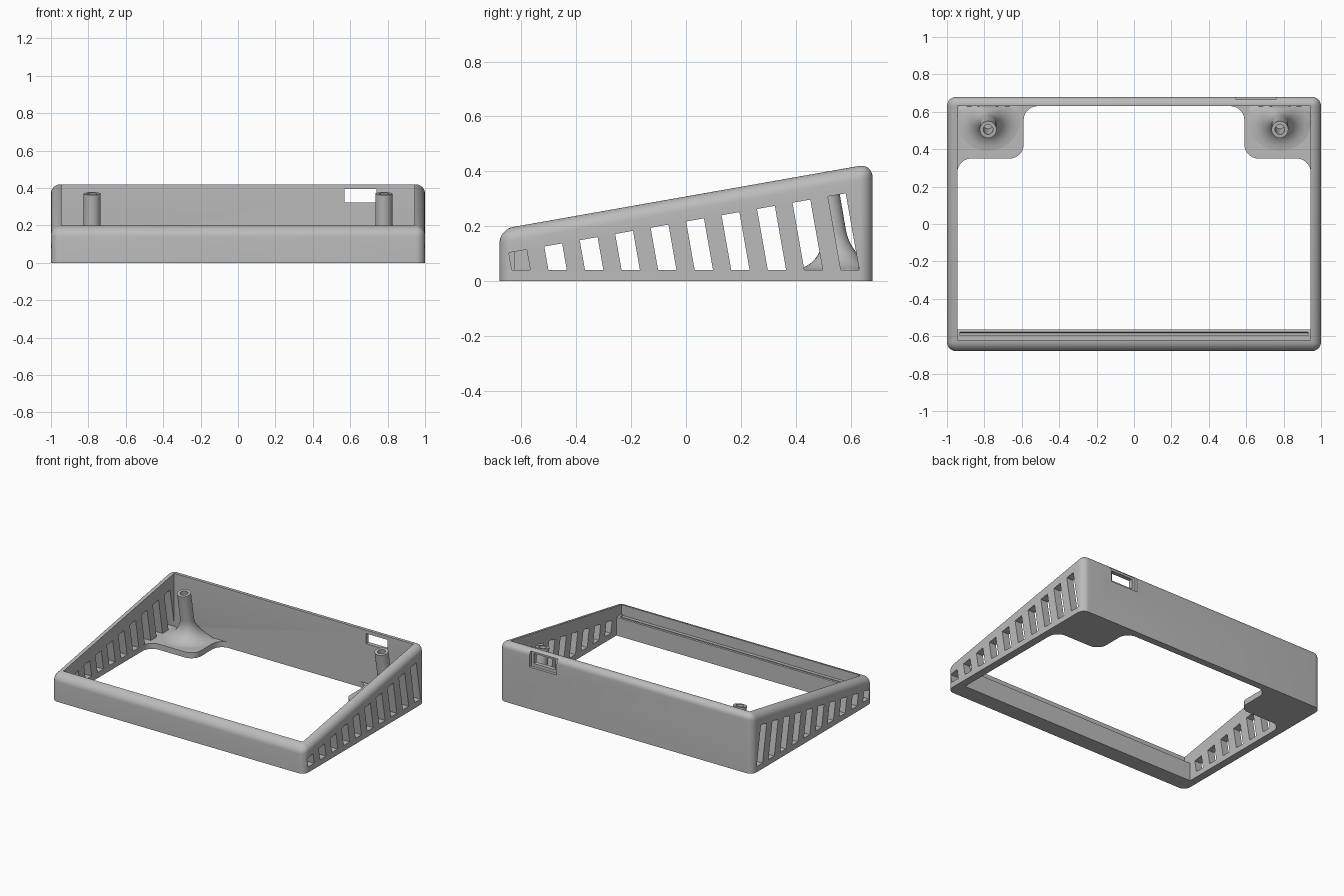
import bpy, bmesh, math
from mathutils import Vector

cube = bpy.data.objects.get("Cube")
if cube:
    bpy.data.objects.remove(cube, do_unlink=True)

SLOPE = math.tan(math.radians(10))
grey = bpy.data.materials.new("plain grey")
grey.use_nodes = True
COLOUR = (0.5, 0.5, 0.5, 1)
grey.diffuse_color = COLOUR
grey.node_tree.nodes["Principled BSDF"].inputs["Base Color"].default_value = COLOUR


def finish(bm, name, smooth=True):
    bmesh.ops.recalc_face_normals(bm, faces=bm.faces)
    mesh = bpy.data.meshes.new(name)
    bm.to_mesh(mesh)
    bm.free()
    mesh.materials.append(grey)
    obj = bpy.data.objects.new(name, mesh)
    bpy.context.collection.objects.link(obj)
    if smooth:
        shade(obj)
    return obj


def shade(obj):
    bpy.ops.object.select_all(action='DESELECT')
    obj.select_set(True)
    bpy.context.view_layer.objects.active = obj
    bpy.ops.object.shade_smooth_by_angle(angle=math.radians(30))


def prism(bm, points, direction):
    """Extrude a closed outline along a direction."""
    face = bm.faces.new([bm.verts.new(p) for p in points])
    ext = bmesh.ops.extrude_face_region(bm, geom=[face])["geom"]
    verts = [v for v in ext if isinstance(v, bmesh.types.BMVert)]
    bmesh.ops.translate(bm, verts=verts, vec=direction)


def box(bm, x0, x1, y0, y1, z0, z1):
    prism(bm, [(x0, y0, z0), (x1, y0, z0), (x1, y1, z0), (x0, y1, z0)], (0, 0, z1 - z0))


def cut(target, cutter):
    cutter.hide_render = True
    mod = target.modifiers.new("cut", 'BOOLEAN')
    mod.operation, mod.solver, mod.object = 'DIFFERENCE', 'EXACT', cutter
    bpy.ops.object.select_all(action='DESELECT')
    target.select_set(True)
    bpy.context.view_layer.objects.active = target
    bpy.ops.object.modifier_apply(modifier=mod.name)
    bpy.data.objects.remove(cutter, do_unlink=True)


# Sloped frame with rounded upper and corner edges
bm = bmesh.new()
D = 0.68
front_z = 0.188
back_z = front_z + 2 * D * SLOPE
prism(bm, [(-1, -D, 0), (-1, D, 0), (-1, D, back_z), (-1, -D, front_z)], (2, 0, 0))
bmesh.ops.recalc_face_normals(bm, faces=bm.faces)
edges = [e for e in bm.edges if max(v.co.z for v in e.verts) > 0.01]
bmesh.ops.bevel(bm, geom=edges, offset=0.05, segments=8, profile=0.5, affect='EDGES')
frame = finish(bm, "sloped_frame", False)

# Open middle
bm = bmesh.new()
box(bm, -0.945, 0.945, -0.62, 0.63, -0.5, 1)
cut(frame, finish(bm, "middle_cutter", False))

# Leaning ventilation slots in both side walls
bm = bmesh.new()
for side in (-1, 1):
    for i in range(10):
        y0 = -0.635 + 0.1333 * i
        outline = []
        for y, top in ((y0, 0), (y0 + 0.067, 0), (y0 + 0.067, 1), (y0, 1)):
            z = 0.04
            if top:
                z = (0.105 + SLOPE * (y + 0.64)) / (1 + SLOPE ** 2)
            outline.append((side * 0.93, y - SLOPE * (z - 0.04), z))
        prism(bm, outline, (side * 0.2, 0, 0))
cut(frame, finish(bm, "slot_cutter", False))

# Connector window with a shallow outer recess in the back wall
bm = bmesh.new()
box(bm, 0.545, 0.76, 0.66, 0.75, 0.30, 0.41)
cut(frame, finish(bm, "recess_cutter", False))
bm = bmesh.new()
box(bm, 0.57, 0.74, 0.6, 0.75, 0.322, 0.394)
cut(frame, finish(bm, "window_cutter", False))
shade(frame)

# Grooved ledge inside the front wall
bm = bmesh.new()
section = [(-0.625, 0), (-0.565, 0), (-0.565, 0.13), (-0.578, 0.132),
           (-0.583, 0.1), (-0.597, 0.1), (-0.597, 0.125), (-0.625, 0.125)]
prism(bm, [(-0.945, y, z) for y, z in section], (1.89, 0, 0))
for side in (-1, 1):
    box(bm, side * 0.93, side * 0.946, -0.622, -0.567, 0.05, 0.13)
finish(bm, "front_ledge", False)


def arc(cx, cy, start, end, r=0.075, n=10):
    angles = [math.radians(start + (end - start) * k / n) for k in range(n + 1)]
    return [(cx + r * math.cos(a), cy + r * math.sin(a)) for a in angles]


def corner_plate(side, name):
    """Floor plate with rounded outline in a back corner."""
    outline = [(0.946, 0.631)] + arc(0.87, 0.275, 0, 90)
    outline += arc(0.665, 0.425, 270, 180) + arc(0.515, 0.555, 0, 90)
    bm = bmesh.new()
    prism(bm, [(side * x, y, 0) for x, y in outline], (0, 0, 0.04))
    finish(bm, name)


def post(side, name):
    """Leaning hollow screw post with a flared foot."""
    R, radius, height = 0.14, 0.045, 0.37
    profile = [(radius + R * (1 - math.cos(a)), 0.04 + R * (1 - math.sin(a)))
               for a in (math.pi / 2 * k / 10 for k in range(10, -1, -1))]
    profile = [(radius + R - R * math.sin(math.pi / 2 * k / 10),
                0.04 + R - R * math.cos(math.pi / 2 * k / 10)) for k in range(11)]
    profile[0] = (radius + R, 0.038)
    profile += [(radius, height), (0.026, height), (0.026, 0.2), (0, 0.2)]
    bm = bmesh.new()
    verts = [bm.verts.new((r, 0, z)) for r, z in profile]
    edges = [bm.edges.new(pair) for pair in zip(verts, verts[1:])]
    bmesh.ops.spin(bm, geom=verts + edges, cent=(0, 0, 0), axis=(0, 0, 1),
                   angle=math.tau, steps=32)
    bmesh.ops.remove_doubles(bm, verts=bm.verts, dist=0.0001)
    for v in bm.verts:
        x, y, z = v.co
        tilt = SLOPE * y * max(0, z - 0.04) / (height - 0.04)
        v.co = Vector((side * min(0.78 + x, 0.945),
                       min(0.505 + y + SLOPE * (height - z), 0.63), z + tilt))
    finish(bm, name)


for side, label in ((1, "left"), (-1, "right")):
    corner_plate(side, label + "_corner_plate")
    post(side, label + "_screw_post")
